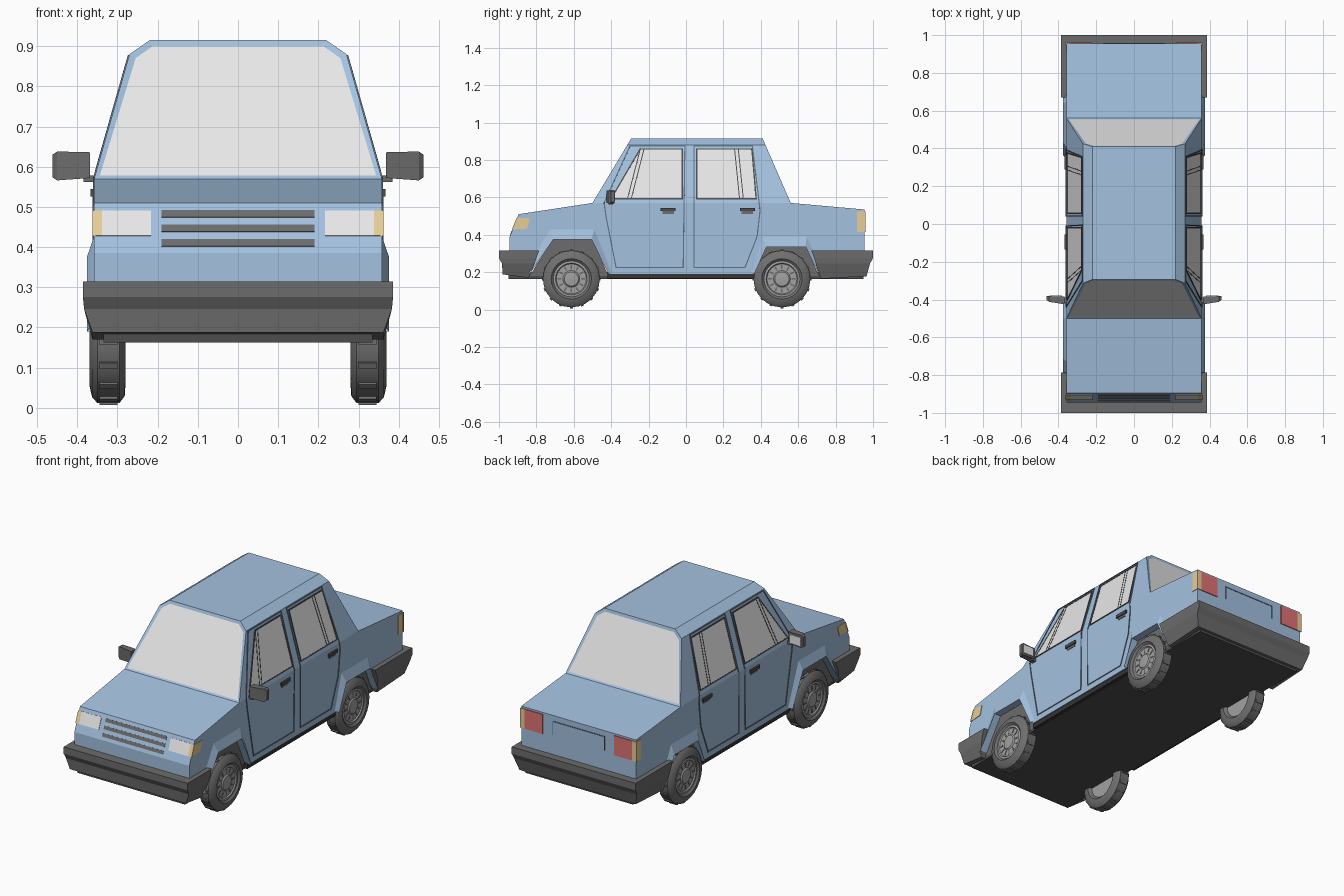
import bpy, bmesh, math
from mathutils import Vector

cube = bpy.data.objects.get("Cube")
if cube:
    bpy.data.objects.remove(cube, do_unlink=True)


def material(name, rgb):
    m = bpy.data.materials.new(name)
    m.use_nodes = True
    m.diffuse_color = (*rgb, 1)
    node = next(n for n in m.node_tree.nodes if n.type == 'BSDF_PRINCIPLED')
    node.inputs["Base Color"].default_value = (*rgb, 1)
    node.inputs["Roughness"].default_value = 0.7
    return m


BLUE = material("body_blue", (0.37, 0.535, 0.74))
GLASS = material("pale_glass", (0.81, 0.81, 0.81))
GREY = material("bumper_grey", (0.15, 0.15, 0.15))
TYRE = material("tyre_grey", (0.16, 0.16, 0.16))
HUB = material("hub_grey", (0.36, 0.36, 0.36))
BLACK = material("sill_black", (0.035, 0.035, 0.035))
TRIM = material("dark_trim", (0.075, 0.075, 0.075))
SLATE = material("gap_slate", (0.12, 0.17, 0.23))
AMBER = material("amber", (0.82, 0.63, 0.32))
RED = material("lamp_red", (0.74, 0.17, 0.17))

HALF = 0.358      # half width of the body
BELT = 0.57       # height where the cabin starts


def add(name, verts, faces, mat, mirror=False, thick=0.0):
    """Make a mesh object, optionally mirrored in x and thickened."""
    me = bpy.data.meshes.new(name)
    me.from_pydata([tuple(v) for v in verts], [], faces)
    bm = bmesh.new()
    bm.from_mesh(me)
    bmesh.ops.recalc_face_normals(bm, faces=bm.faces)
    bm.to_mesh(me)
    bm.free()
    ob = bpy.data.objects.new(name, me)
    bpy.context.collection.objects.link(ob)
    me.materials.append(mat)
    if thick:
        mod = ob.modifiers.new("thickness", 'SOLIDIFY')
        mod.thickness, mod.offset = thick, 0
    if mirror:
        ob.modifiers.new("mirror", 'MIRROR').use_mirror_merge = False
    return ob


def loft(name, loops, mat, mirror=False, caps=True):
    """Skin a list of equal-length closed loops."""
    n = len(loops[0])
    faces = [(k * n + i, k * n + (i + 1) % n, (k + 1) * n + (i + 1) % n, (k + 1) * n + i)
             for k in range(len(loops) - 1) for i in range(n)]
    if caps:
        faces += [tuple(range(n)), tuple(range((len(loops) - 1) * n, len(loops) * n))]
    return add(name, [v for l in loops for v in l], faces, mat, mirror)


def prism(name, yz, x0, x1, mat, mirror=False):
    return loft(name, [[(x, y, z) for y, z in yz] for x in (x0, x1)], mat, mirror)


def box(name, lo, hi, mat, mirror=False):
    yz = [(lo[1], lo[2]), (hi[1], lo[2]), (hi[1], hi[2]), (lo[1], hi[2])]
    return prism(name, yz, lo[0], hi[0], mat, mirror)


def plate(name, pts, mat, mirror=True, thick=0.006):
    return add(name, pts, [tuple(range(len(pts)))], mat, mirror, thick)


def side(y, z):
    """Point on the left flank, which leans in above the belt line."""
    return Vector((HALF - max(0, z - BELT) * 0.284, y, z))


def strip(name, pts, mat, width, closed=True):
    """Thin line following the flank."""
    path = []
    for a, b in zip(pts, pts[1:] + (pts[:1] if closed else [])):
        path.append(a)
        if (a[1] - BELT) * (b[1] - BELT) < 0:
            t = (BELT - a[1]) / (b[1] - a[1])
            path.append((a[0] + t * (b[0] - a[0]), BELT))
    path.append(pts[0] if closed else pts[-1])
    verts, faces = [], []
    for a, b in zip(path, path[1:]):
        a, b = Vector(a), Vector(b)
        d = (b - a).normalized() * width / 2
        n = Vector((-d.y, d.x))
        faces.append(tuple(range(len(verts), len(verts) + 4)))
        verts += [side(*p) for p in (a - d + n, b + d + n, b + d - n, a - d - n)]
    return add(name, verts, faces, mat, True, 0.007)


# Lower body: side profile with trapezoid wheel arches
front_arch = [(-0.835, 0.19), (-0.71, 0.375), (-0.505, 0.375), (-0.415, 0.19)]
rear_arch = [(0.365, 0.19), (0.43, 0.335), (0.64, 0.335), (0.71, 0.19)]
prism("body", [(-0.945, 0.19)] + front_arch + rear_arch +
      [(0.955, 0.19), (0.955, 0.535), (0.56, BELT), (-0.5, BELT), (-0.895, 0.51), (-0.945, 0.385)],
      -HALF, HALF, BLUE)

# Cabin: six-sided section at each end, with the glass inset
section = [(-HALF, BELT), (HALF, BELT), (0.27, 0.88), (0.22, 0.915), (-0.22, 0.915), (-0.27, 0.88)]
cabin = loft("cabin", [[(x, -0.5 + (z - BELT) * 0.6, z) for x, z in section],
                       [(x, 0.56 - (z - BELT) * 0.4355, z) for x, z in section]], BLUE)
cabin.data.materials.append(GLASS)
bm = bmesh.new()
bm.from_mesh(cabin.data)
for f in [f for f in bm.faces if len(f.verts) == 6]:
    bmesh.ops.inset_region(bm, faces=[f], thickness=0.018, depth=-0.003)
    f.material_index = 1
bm.to_mesh(cabin.data)
bm.free()

# Flared arches over the wheels, open at the bottom
front_outer = [(-0.86, 0.22), (-0.73, 0.437), (-0.49, 0.437), (-0.395, 0.2)]
rear_outer = [(0.345, 0.2), (0.405, 0.4), (0.645, 0.4), (0.72, 0.25)]
for name, outer, inner in (("front", front_outer, front_arch), ("rear", rear_outer, rear_arch)):
    verts = [(x, y, z) for x, row in ((0.355, outer), (0.376, inner), (0.33, inner)) for y, z in row]
    add(name + "_flare", verts, [(k + i, k + i + 1, k + i + 5, k + i + 4)
                                 for k in (0, 4) for i in range(3)], BLUE, True)
    # Grey liner that fills the arch behind the wheel
    prism(name + "_arch_liner", [(y, z - 0.01) if z < 0.2 else (y, z + 0.01) for y, z in inner],
          0.2, 0.335, GREY, True)

# Underbody and sills
box("underbody", (-0.335, -0.95, 0.163), (0.335, 0.95, 0.2), TRIM)
box("sill", (0.3, -0.42, 0.165), (0.352, 0.37, 0.195), BLACK, True)


# Bumpers: stacked outlines with a step in the face and a taper to the bottom
def bumper(name, rows):
    loft(name, [[(-w, a, z0), (w, a, z0), (w, b, z1), (-w, b, z1)] for w, a, z0, b, z1 in rows], GREY)


bumper("front_bumper", [(0.386, -1.0, 0.315, -0.785, 0.315), (0.386, -1.0, 0.276, -0.8, 0.276),
                        (0.383, -0.984, 0.246, -0.81, 0.246), (0.362, -0.98, 0.188, -0.84, 0.17)])
bumper("rear_bumper", [(0.386, 1.0, 0.315, 0.67, 0.315), (0.386, 1.0, 0.276, 0.685, 0.276),
                       (0.383, 0.984, 0.246, 0.695, 0.246), (0.362, 0.965, 0.178, 0.72, 0.165)])


# Front face details follow the sloping nose
def nose(x0, x1, z0, z1):
    return [(x, -0.895 - (0.51 - z) * 0.4, z) for x, z in ((x0, z0), (x1, z0), (x1, z1), (x0, z1))]


plate("headlight", nose(0.217, 0.339, 0.428, 0.49), GLASS)
plate("front_indicator", nose(0.339, 0.362, 0.428, 0.49), AMBER)
plate("front_indicator_side", [side(*p) for p in
                               ((-0.93, 0.428), (-0.85, 0.433), (-0.835, 0.488), (-0.904, 0.49))], AMBER)
for i in range(3):
    z = 0.402 + i * 0.036
    plate("grille_slat", nose(-0.19, 0.19, z, z + 0.017), GREY, False, 0.004)


# Rear face details
def tail(x0, x1, z0, z1):
    return [(x, 0.955, z) for x, z in ((x0, z0), (x1, z0), (x1, z1), (x0, z1))]


plate("tail_light", tail(0.222, 0.336, 0.415, 0.525), RED, True, 0.0095)
plate("rear_indicator", tail(0.336, 0.362, 0.415, 0.525), AMBER, True, 0.0095)
plate("rear_indicator_side", [side(*p) for p in
                              ((0.915, 0.415), (0.957, 0.415), (0.957, 0.525), (0.915, 0.525))], AMBER)
plate("number_panel_top", tail(-0.163, 0.163, 0.498, 0.504), SLATE, False, 0.004)
plate("number_panel_edge", tail(0.159, 0.163, 0.425, 0.498), SLATE, True, 0.004)

# Side windows, their frames and divider bars
front_window = [(-0.4, 0.592), (-0.02, 0.592), (-0.02, 0.858), (-0.245, 0.858)]
rear_window = [(0.057, 0.592), (0.375, 0.592), (0.352, 0.858), (0.057, 0.858)]
for name, pane in (("front", front_window), ("rear", rear_window)):
    plate(name + "_window", [side(*p) for p in pane], GLASS, True, 0.005)
    strip(name + "_window_frame", pane, TRIM, 0.007)
for shift in (0, 0.02):
    strip("front_window_bar", [(-0.312 + shift, 0.595), (-0.245 + shift, 0.855)], TRIM, 0.005, False)
    strip("rear_window_bar", [(0.286 + shift, 0.595), (0.26 + shift, 0.855)], TRIM, 0.005, False)

# Door gaps
strip("front_door_gap", [(-0.374, 0.225), (-0.015, 0.225), (-0.006, 0.874), (-0.3, 0.874),
                         (-0.438, 0.57), (-0.428, 0.5)], SLATE, 0.006)
strip("rear_door_gap", [(0.043, 0.225), (0.315, 0.225), (0.38, 0.39), (0.396, 0.53),
                        (0.355, 0.874), (0.043, 0.874)], SLATE, 0.006)

# Door handles
for y in (-0.135, 0.288):
    box("door_handle", (0.35, y, 0.526), (0.367, y + 0.08, 0.544), TRIM, True)
    box("handle_recess", (0.35, y + 0.01, 0.512), (0.361, y + 0.07, 0.526), GREY, True)

# Door mirrors
loft("mirror_housing", [[(x, y0, z0), (x, y1, z0), (x, y1, z1), (x, y0, z1)] for x, y0, y1, z0, z1 in
                        ((0.368, -0.425, -0.385, 0.572, 0.636), (0.45, -0.412, -0.382, 0.566, 0.638),
                         (0.462, -0.402, -0.382, 0.574, 0.63))], GREY, True)
box("mirror_arm", (0.34, -0.415, 0.562), (0.385, -0.39, 0.578), GREY, True)
plate("mirror_glass", [(x, -0.382, z) for x, z in
                       ((0.382, 0.58), (0.448, 0.578), (0.448, 0.626), (0.382, 0.626))], GLASS)


# Wheels: turned tyre and hub, tread blocks and slots
def turned(name, profile, y, z, mat, steps=24, caps=False):
    rings = [[(x, y + r * math.cos(i * math.tau / steps), z + r * math.sin(i * math.tau / steps))
              for i in range(steps)] for x, r in profile]
    return loft(name, rings, mat, True, caps)


def radial(name, y, z, count, r0, r1, half, x0, x1, mat):
    verts, faces = [], []
    for i in range(count):
        a = i * math.tau / count
        u, v = Vector((0, math.cos(a), math.sin(a))), Vector((0, -math.sin(a), math.cos(a)))
        k = len(verts)
        verts += [Vector((x, y, z)) + u * r + v * s for x in (x0, x1)
                  for r, s in ((r0, -half), (r1, -half), (r1, half), (r0, half))]
        faces += [tuple(k + j for j in q) for q in ((0, 1, 2, 3), (4, 5, 6, 7), (0, 1, 5, 4),
                                                    (1, 2, 6, 5), (2, 3, 7, 6), (3, 0, 4, 7))]
    return add(name, verts, faces, mat, True)


for name, y in (("front", -0.613), ("rear", 0.513)):
    z = 0.164
    tyre = turned(name + "_tyre", [(0.295, 0.09), (0.28, 0.105), (0.282, 0.135), (0.295, 0.152),
                                   (0.35, 0.152), (0.363, 0.138), (0.37, 0.108), (0.36, 0.096)], y, z, TYRE)
    hub = turned(name + "_hub", [(0.3, 0.096), (0.36, 0.097), (0.362, 0.085), (0.356, 0.08), (0.356, 0.045),
                                 (0.362, 0.038), (0.364, 0.015)], y, z, HUB, caps=True)
    radial(name + "_hub_slots", y, z, 12, 0.052, 0.074, 0.004, 0.35, 0.358, GREY)
    radial(name + "_tread", y, z, 16, 0.14, 0.157, 0.008, 0.3, 0.345, TYRE)
    for ob in (tyre, hub):
        bpy.ops.object.select_all(action='DESELECT')
        ob.select_set(True)
        bpy.context.view_layer.objects.active = ob
        bpy.ops.object.shade_smooth_by_angle(angle=math.radians(35))
